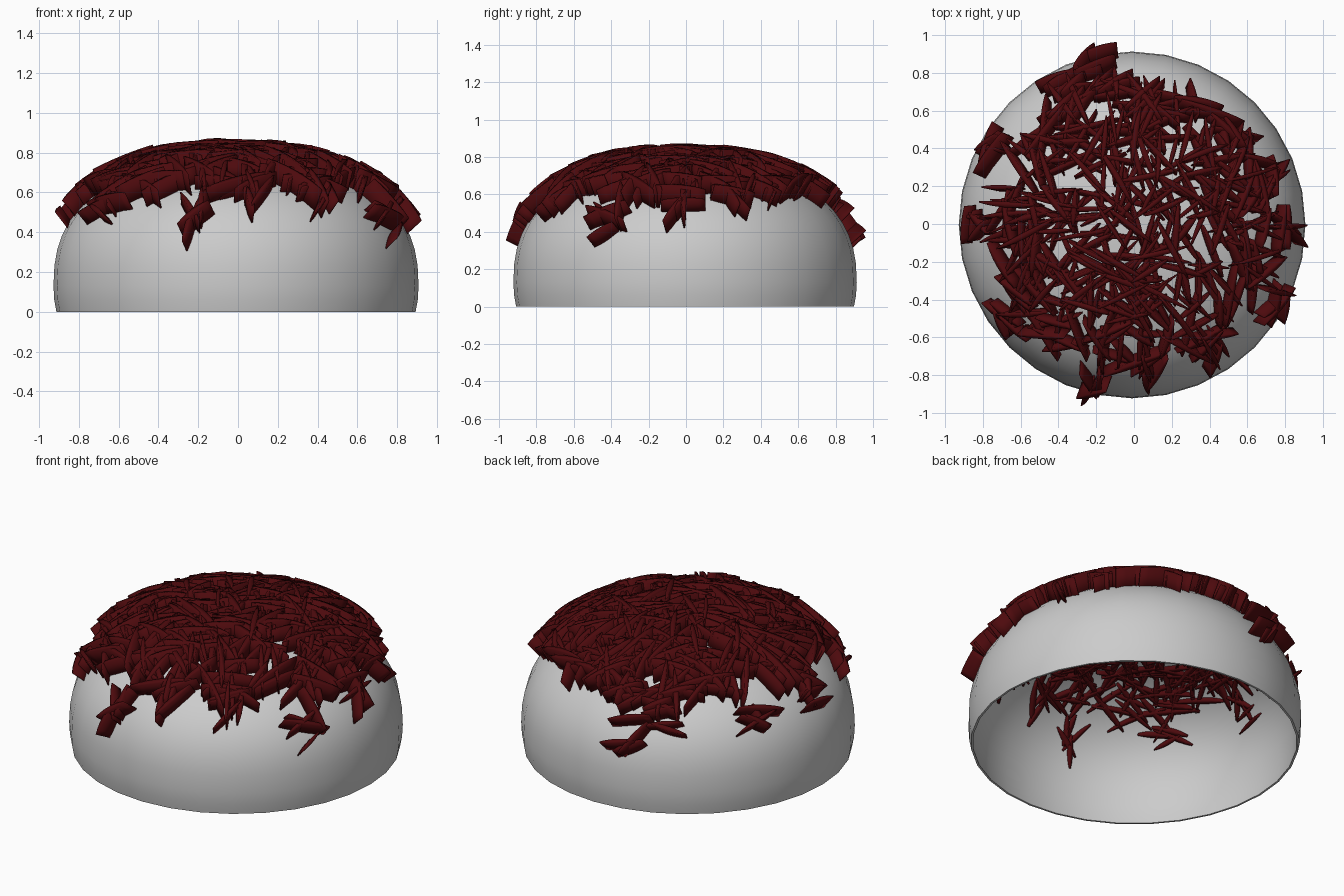
import bpy, bmesh, math, random
from mathutils import Vector

if "Cube" in bpy.data.objects:
    bpy.data.objects.remove(bpy.data.objects["Cube"])

random.seed(11)
R, Z0, H, N = 0.918, 0.13, 0.64, 2.4      # dome radius, widest height, crown height, roundness
CX, CY = -0.01, -0.005


def dome_z(r):
    return Z0 + H * max(0.0, 1 - (min(r, R) / R) ** N) ** (1 / N)


def make_object(name, bm, angle):
    bmesh.ops.recalc_face_normals(bm, faces=bm.faces)
    me = bpy.data.meshes.new(name)
    bm.to_mesh(me)
    bm.free()
    ob = bpy.data.objects.new(name, me)
    bpy.context.collection.objects.link(ob)
    bpy.ops.object.select_all(action='DESELECT')
    ob.select_set(True)
    bpy.context.view_layer.objects.active = ob
    bpy.ops.object.shade_smooth_by_angle(angle=math.radians(angle))
    return ob


# hollow dome shell: outer profile up, inner profile back down, spun round z
def profile(off):
    pts = [(0.903 - off, 0.0), (0.914 - off, 0.06)]
    for i in range(15):
        a = math.pi / 2 * i / 14
        r = (R - off) * max(0.0, math.cos(a)) ** (2 / N)
        z = Z0 + (H - off) * math.sin(a) ** (2 / N)
        pts.append((0.0 if i == 14 else r, z))
    return pts


bm = bmesh.new()
pts = profile(0) + profile(0.012)[::-1]
vs = [bm.verts.new((r + CX, CY, z)) for r, z in pts]
edges = [bm.edges.new((vs[i], vs[(i + 1) % len(vs)])) for i in range(len(vs)) if i != 16]
bmesh.ops.spin(bm, geom=vs + edges, cent=(CX, CY, 0), axis=(0, 0, 1),
               angle=2 * math.pi, steps=32, use_duplicate=False)
bmesh.ops.remove_doubles(bm, verts=bm.verts, dist=1e-4)
make_object("dome_shell", bm, 60)


# one shaving: thin strip standing on edge, arched along the dome, slimmer at its ends
def shaving(bm, x, y, reach=1.0):
    r = math.hypot(x, y)
    slope = (dome_z(r + 0.01) - dome_z(r - 0.01)) / 0.02 if r > 0.02 else 0
    slope = max(slope, -2.0)
    n = Vector((-slope * x / max(r, 0.01), -slope * y / max(r, 0.01), 1)).normalized()
    a = random.uniform(0, 2 * math.pi)
    t = Vector((math.cos(a), math.sin(a), 0))
    t = (t - n * t.dot(n)).normalized()
    up = n + Vector((0, 0, 0.35)) + Vector([random.gauss(0, 0.12) for _ in range(3)])
    up = (up - t * up.dot(t)).normalized()
    b = up.cross(t)
    length = random.uniform(0.2, 0.36) * reach
    thick = random.uniform(0.011, 0.016)
    arch = random.uniform(0.2, 0.6)
    bow = random.uniform(-0.25, 0.25)
    low, high = -0.035, random.uniform(0.07, 0.105)
    c = Vector((x + CX, y + CY, dome_z(r)))
    rings = []
    for i in range(7):
        u = i / 3 - 1
        s = u * length / 2
        w = thick * (1 - 0.75 * u * u)
        p = c + t * s + b * (bow * s * s) - up * (arch * s * s)
        rings.append([bm.verts.new(p + up * h + b * d) for h, d in
                      ((low, -w), (low, w), (high, w), (high, -w))])
    for p, q in zip(rings, rings[1:]):
        for j in range(4):
            k = (j + 1) % 4
            bm.faces.new((p[j], p[k], q[k], q[j]))
    bm.faces.new(rings[0])
    bm.faces.new(rings[-1])


bm = bmesh.new()
# dense cover on the crown
for _ in range(350):
    r, a = 0.72 * math.sqrt(random.random()), random.uniform(0, 2 * math.pi)
    shaving(bm, r * math.cos(a), r * math.sin(a))
# loose clumps round the edge
for x, y in ((-0.2, 0.82), (-0.1, 0.7), (-0.35, 0.7), (-0.72, 0.38), (-0.8, 0), (-0.62, -0.5),
             (-0.2, -0.82), (0.08, -0.74), (0.4, -0.62), (0.73, -0.38), (0.8, 0), (0.72, 0.22),
             (0.5, 0.45)):
    for _ in range(5):
        shaving(bm, x + random.uniform(-0.05, 0.05), y + random.uniform(-0.05, 0.05), 0.75)
shavings = make_object("topping_shavings", bm, 100)
mat = bpy.data.materials.new("dark_red")
mat.diffuse_color = (0.075, 0.003, 0.004, 1)
mat.use_nodes = True
mat.node_tree.nodes["Principled BSDF"].inputs["Base Color"].default_value = mat.diffuse_color
shavings.data.materials.append(mat)
